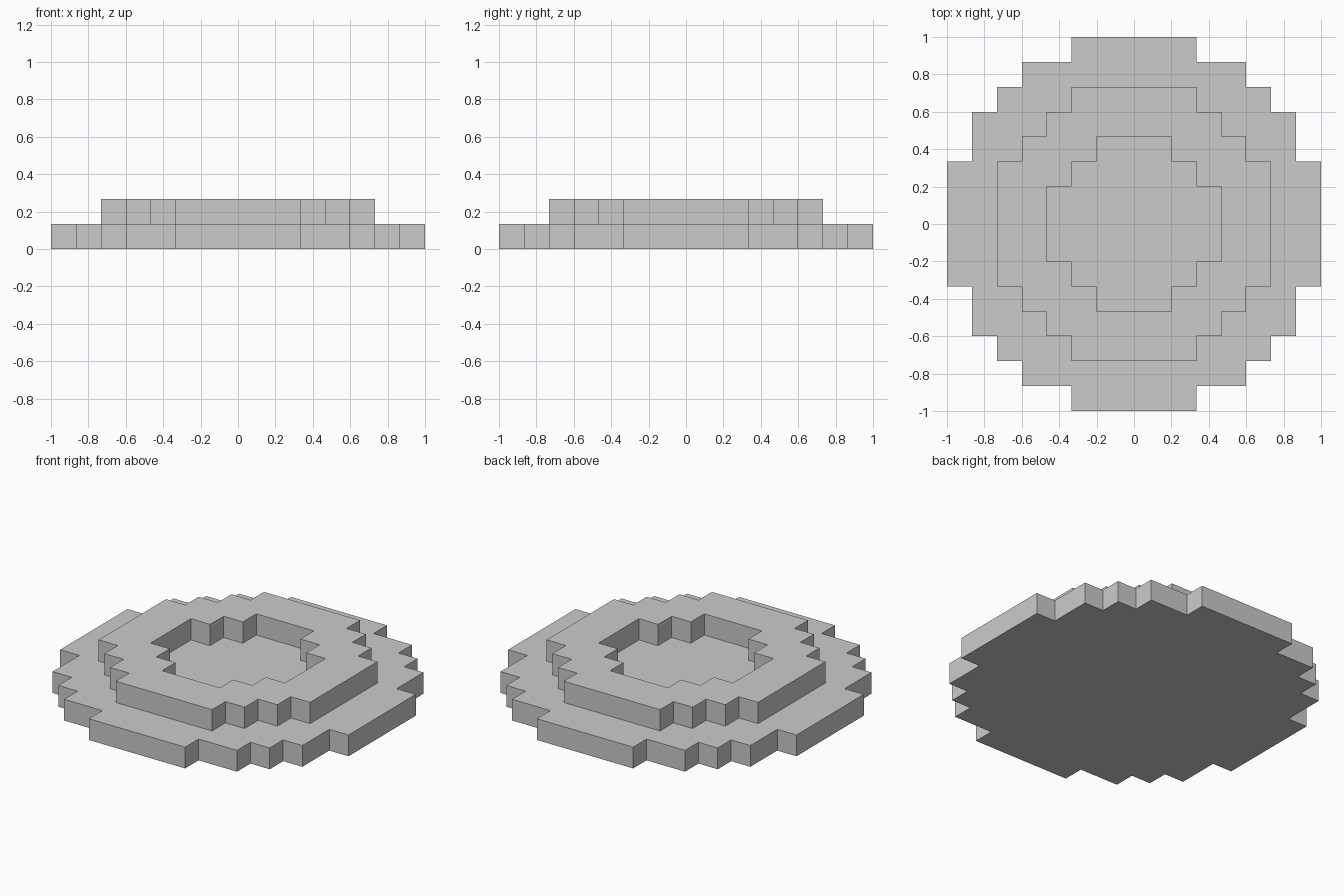
import bpy, bmesh

if "Cube" in bpy.data.objects:
    bpy.data.objects.remove(bpy.data.objects["Cube"])

U = 1 / 15          # half of one block
H = 2 / 15          # height of one layer


def steps(corners):
    """Stepped quarter outline from the +x axis round to the +y axis."""
    pts, y = [], 0
    for cx, cy in corners:
        pts += [(cx * U, y * U), (cx * U, cy * U)]
        y = cy
    return pts + [(0, y * U)]


def build(name, walls, caps):
    """One quarter of upright walls and flat caps, mirrored to a full part."""
    bm = bmesh.new()

    def face(pts):
        bm.faces.new([bm.verts.new(p) for p in pts])

    for line, z0, z1 in walls:
        for a, b in zip(line, line[1:]):
            face([(*a, z0), (*b, z0), (*b, z1), (*a, z1)])
    for outline, z in caps:
        face([(*p, z) for p in outline])
    bmesh.ops.remove_doubles(bm, verts=bm.verts, dist=1e-4)
    mesh = bpy.data.meshes.new(name)
    bm.to_mesh(mesh)
    bm.free()
    obj = bpy.data.objects.new(name, mesh)
    bpy.context.collection.objects.link(obj)
    mod = obj.modifiers.new("mirror", 'MIRROR')
    mod.use_axis = (True, True, False)


rim = steps([(15, 5), (13, 9), (11, 11), (9, 13), (5, 15)])
ring = steps([(11, 5), (9, 7), (7, 9), (5, 11)])
hole = steps([(7, 3), (5, 5), (3, 7)])
centre = [(0, 0)]

# Stepped base disc: underside, rim, outer ledge and floor of the recess
build("base_disc",
      [(rim, 0, H)],
      [((centre + rim)[::-1], 0),
       (rim + ring[::-1], H),
       (centre + hole, H)])

# Raised ring: outer wall, inner wall and top
build("raised_ring",
      [(ring, H, 2 * H), (hole[::-1], H, 2 * H)],
      [(ring + hole[::-1], 2 * H)])
